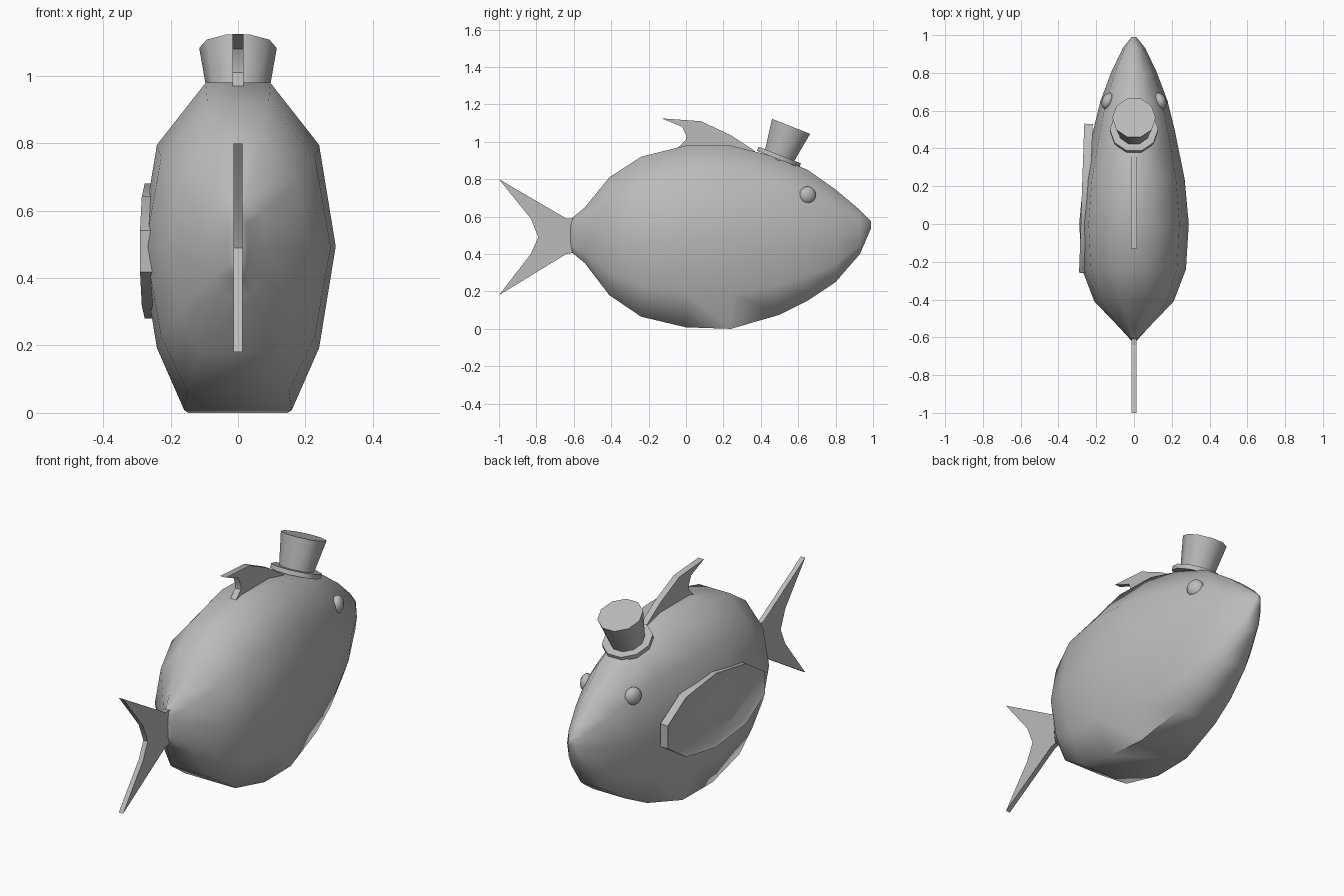
import bpy, bmesh, math
from mathutils import Matrix, Vector

cube = bpy.data.objects.get("Cube")
if cube:
    bpy.data.objects.remove(cube, do_unlink=True)

grey = bpy.data.materials.new("plain_grey")
grey.use_nodes = True
COLOUR = (0.5, 0.5, 0.5, 1)
grey.diffuse_color = COLOUR
grey.node_tree.nodes["Principled BSDF"].inputs["Base Color"].default_value = COLOUR


def finish(bm, name, angle):
    """Turn a bmesh into a named, shaded object."""
    bmesh.ops.recalc_face_normals(bm, faces=bm.faces)
    mesh = bpy.data.meshes.new(name)
    bm.to_mesh(mesh)
    bm.free()
    mesh.materials.append(grey)
    ob = bpy.data.objects.new(name, mesh)
    bpy.context.collection.objects.link(ob)
    bpy.ops.object.select_all(action='DESELECT')
    ob.select_set(True)
    bpy.context.view_layer.objects.active = ob
    bpy.ops.object.shade_smooth_by_angle(angle=math.radians(angle))
    return ob


def loft(name, rings, angle):
    """Skin a list of rings of points and cap both ends."""
    bm = bmesh.new()
    loops = [[bm.verts.new(p) for p in ring] for ring in rings]
    n = len(loops[0])
    for a, b in zip(loops, loops[1:]):
        for i in range(n):
            j = (i + 1) % n
            bm.faces.new((a[i], a[j], b[j], b[i]))
    bm.faces.new(loops[0])
    bm.faces.new(loops[-1])
    return finish(bm, name, angle)


def fin(name, outline, half):
    """Thin side-on plate from a (y, z) outline."""
    return loft(name, [[(x, y, z) for y, z in outline] for x in (-half, half)], 30)


def circle(radius, z, sides=10):
    return [(radius * math.cos(math.tau * i / sides),
             radius * math.sin(math.tau * i / sides), z) for i in range(sides)]


# Body: one cross-section scaled along the length (y, half width, bottom, top)
half_section = [(.33, 1), (.83, .62), (1, 0), (.83, -.62), (.55, -1)]
section = half_section + [(-x, z) for x, z in reversed(half_section)]
stations = [(-.62, .012, .42, .58), (-.6, .03, .4, .6), (-.54, .085, .35, .65),
            (-.41, .21, .18, .81), (-.24, .275, .065, .92), (0, .29, .008, .98),
            (.24, .268, 0, .98), (.5, .215, .075, .915), (.65, .178, .15, .85),
            (.8, .122, .25, .745), (.93, .06, .4, .635), (.99, .012, .54, .575)]
loft("body", [[(w * x, y, (lo + hi) / 2 + z * (hi - lo) / 2) for x, z in section]
              for y, w, lo, hi in stations], 65)

# Fins
fin("tail_fin", [(-.58, .59), (-.64, .59), (-1, .8), (-.83, .59), (-.79, .49),
                 (-.83, .4), (-1, .18), (-.64, .4), (-.58, .41)], .013)
fin("back_fin", [(-.13, 1.125), (.08, 1.11), (.24, 1.035), (.37, .95), (.36, .92),
                 (-.03, .95), (-.04, .97), (0, 1.01), (0, 1.035), (-.02, 1.08)], .017)

# Hat: flared crown and brim sharing one tilted axis
tilt = Matrix.Translation((0, .497, .918)) @ Matrix.Rotation(math.radians(-21.5), 4, 'X')
crown = loft("hat_crown", [circle(.083, -.02), circle(.115, .177)], 40)
brim = loft("hat_brim", [circle(.128, -.012), circle(.128, .012)], 40)
crown.matrix_world = brim.matrix_world = tilt

# Eyes
for side, label in ((1, "left"), (-1, "right")):
    bm = bmesh.new()
    bmesh.ops.create_uvsphere(bm, u_segments=12, v_segments=8, radius=.047)
    eye = finish(bm, label + "_eye", 60)
    eye.scale = (.7, 1, 1)
    eye.location = (side * .138, .65, .715)
    eye.rotation_euler.z = side * math.radians(20)

# Side hatch: ten-sided frame with a recessed panel
bm = bmesh.new()
rim = [bm.verts.new((0, .415 * math.cos(a), .2 * math.sin(a)))
       for a in (math.radians(18 + 36 * i) for i in range(10))]
back = bm.faces.new(rim)
out = bmesh.ops.extrude_face_region(bm, geom=[back], use_keep_orig=True)["geom"]
panel = next(g for g in out if isinstance(g, bmesh.types.BMFace))
bmesh.ops.translate(bm, verts=panel.verts, vec=Vector((-.045, 0, 0)))
bmesh.ops.recalc_face_normals(bm, faces=bm.faces)
bmesh.ops.inset_region(bm, faces=[panel], thickness=.025, depth=0)
bmesh.ops.translate(bm, verts=panel.verts, vec=Vector((.012, 0, 0)))
hatch = finish(bm, "side_hatch", 40)
hatch.location = (-.232, .135, .48)
hatch.rotation_euler.z = -.035
